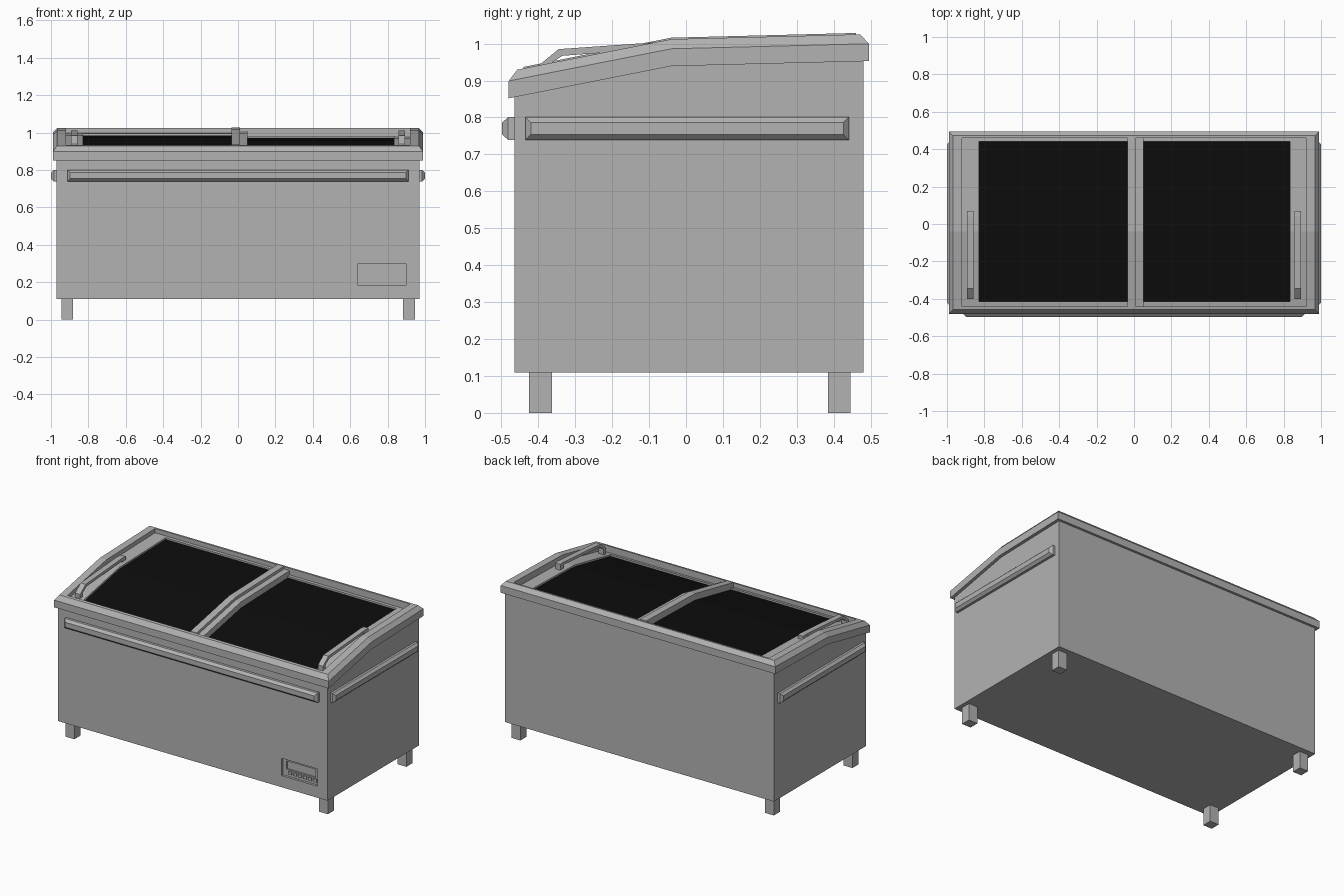
import bpy, bmesh

cube = bpy.data.objects.get("Cube")
if cube:
    bpy.data.objects.remove(cube, do_unlink=True)


def material(name, value):
    m = bpy.data.materials.new(name)
    m.use_nodes = True
    col = (value, value, value, 1)
    m.diffuse_color = col
    m.node_tree.nodes["Principled BSDF"].inputs["Base Color"].default_value = col
    return m


GREY = material("grey metal", 0.45)
BLACK = material("black glass", 0.004)

KINK = -0.04  # where the sloping front of the top meets the flatter back


def top(y):
    """Height of the rim's top surface."""
    return 1.012 + (y - KINK) * (0.198 if y < KINK else 0.0255)


def finish(bm, name, mats=(GREY,)):
    bmesh.ops.recalc_face_normals(bm, faces=bm.faces)
    me = bpy.data.meshes.new(name)
    bm.to_mesh(me)
    bm.free()
    for m in mats:
        me.materials.append(m)
    ob = bpy.data.objects.new(name, me)
    bpy.context.collection.objects.link(ob)
    return ob


def loop(bm, x0, x1, y0, y1, dz=0.0, z=None):
    """Six-point rectangle that follows the bent top, or lies flat at z."""
    plan = [(x0, y0), (x1, y0), (x1, KINK), (x1, y1), (x0, y1), (x0, KINK)]
    return [bm.verts.new((x, y, top(y) + dz if z is None else z)) for x, y in plan]


def bridge(bm, a, b):
    for i in range(len(a)):
        j = (i + 1) % len(a)
        bm.faces.new((a[i], a[j], b[j], b[i]))


def cap(bm, v):
    return [bm.faces.new((v[0], v[1], v[2], v[5])),
            bm.faces.new((v[5], v[2], v[3], v[4]))]


def prism(name, profile, x0, x1):
    """Side profile of (y, z) points extruded along x."""
    bm = bmesh.new()
    a = [bm.verts.new((x0, y, z)) for y, z in profile]
    b = [bm.verts.new((x1, y, z)) for y, z in profile]
    bridge(bm, a, b)
    bm.faces.new(a)
    bm.faces.new(b)
    return finish(bm, name)


def box(name, x0, x1, y0, y1, z0, z1):
    return prism(name, [(y0, z0), (y1, z0), (y1, z1), (y0, z1)], x0, x1)


# Cabinet body
bm = bmesh.new()
low = loop(bm, -0.97, 0.97, -0.465, 0.48, z=0.11)
high = loop(bm, -0.97, 0.97, -0.465, 0.48, dz=-0.068)
bridge(bm, low, high)
cap(bm, low)
cap(bm, high)
body = finish(bm, "cabinet_body")

# Control panel recess with a deeper display window
for name, dims in (("panel_cutter", (0.64, 0.90, -0.50, -0.45, 0.185, 0.298)),
                   ("display_cutter", (0.665, 0.875, -0.50, -0.442, 0.23, 0.282))):
    cutter = box(name, *dims)
    cutter.hide_render = True
    cutter.hide_viewport = True
    cut = body.modifiers.new(name, "BOOLEAN")
    cut.operation = "DIFFERENCE"
    cut.solver = "EXACT"
    cut.object = cutter

# Control buttons
for i in range(6):
    x = 0.68 + i * 0.036
    box(f"button_{i + 1}", x, x + 0.024, -0.457, -0.449, 0.202, 0.222)

# Chamfered top rim
bm = bmesh.new()
rings = [loop(bm, -w, w, y0, y1, dz) for w, y0, y1, dz in (
    (0.965, -0.46, 0.475, -0.073), (0.99, -0.48, 0.495, -0.073),
    (0.99, -0.48, 0.495, -0.026), (0.967, -0.457, 0.472, 0),
    (0.92, -0.44, 0.46, 0), (0.92, -0.44, 0.46, -0.065))]
for a, b in zip(rings, rings[1:]):
    bridge(bm, a, b)
finish(bm, "top_rim")


# Sliding lids, one a little higher than the other
def lid(name, x0, x1, gx0, gx1, dz):
    bm = bmesh.new()
    outer = loop(bm, x0, x1, -0.44, 0.46, dz)
    inner = loop(bm, gx0, gx1, -0.415, 0.44, dz)
    sunk = loop(bm, gx0, gx1, -0.415, 0.44, dz - 0.011)
    bridge(bm, outer, inner)
    bridge(bm, inner, sunk)
    for f in cap(bm, sunk):
        f.material_index = 1
    ob = finish(bm, name, (GREY, BLACK))
    # an open sheet: make sure it faces up
    if sum(p.normal.z for p in ob.data.polygons) < 0:
        ob.data.flip_normals()


lid("right_lid", -0.92, 0.01, -0.83, -0.035, -0.028)
lid("left_lid", 0.01, 0.92, 0.05, 0.835, -0.043)


# Centre bars where the lids overlap
def centre_bar(name, x0, x1, dz):
    ys = (-0.44, KINK, 0.46)
    prism(name, [(y, top(y) + dz) for y in ys]
          + [(y, top(y) - 0.065) for y in reversed(ys)], x0, x1)


centre_bar("upper_centre_bar", -0.035, 0.01, 0.004)
centre_bar("lower_centre_bar", 0.01, 0.05, -0.015)

# Lid handles
handle = [(-0.40, 0.90), (-0.40, 0.94), (-0.345, 0.985), (0.04, 1.012), (0.07, 1.01),
          (0.07, 0.965), (0.04, 0.965), (0.03, 0.994), (-0.335, 0.967), (-0.375, 0.94),
          (-0.375, 0.90)]
for side, s in (("left", 1), ("right", -1)):
    prism(f"{side}_lid_handle", handle, s * 0.857, s * 0.893)


# Bumper rails: a bevelled bar, half-length h, standing out by d from a wall
def bumper(name, h, d, place):
    bm = bmesh.new()
    rings = []
    for u, v, w in ((h, 0.031, 0), (h, 0.031, d * 0.5), (h - 0.015, 0.016, d)):
        rings.append([bm.verts.new(place(a * u, w, 0.77 + b * v))
                      for a, b in ((-1, -1), (1, -1), (1, 1), (-1, 1))])
    for a, b in zip(rings, rings[1:]):
        bridge(bm, a, b)
    bm.faces.new(rings[0])
    bm.faces.new(rings[-1])
    finish(bm, name)


bumper("front_bumper", 0.912, 0.033, lambda u, w, z: (u, -0.465 - w, z))
bumper("left_bumper", 0.438, 0.03, lambda u, w, z: (0.97 + w, u + 0.003, z))
bumper("right_bumper", 0.438, 0.03, lambda u, w, z: (-0.97 - w, u + 0.003, z))

# Legs
for side, s in (("left", 1), ("right", -1)):
    for end, y in (("front", -0.425), ("back", 0.384)):
        box(f"{end}_{side}_leg", s * 0.882, s * 0.945, y, y + 0.062, 0, 0.112)
